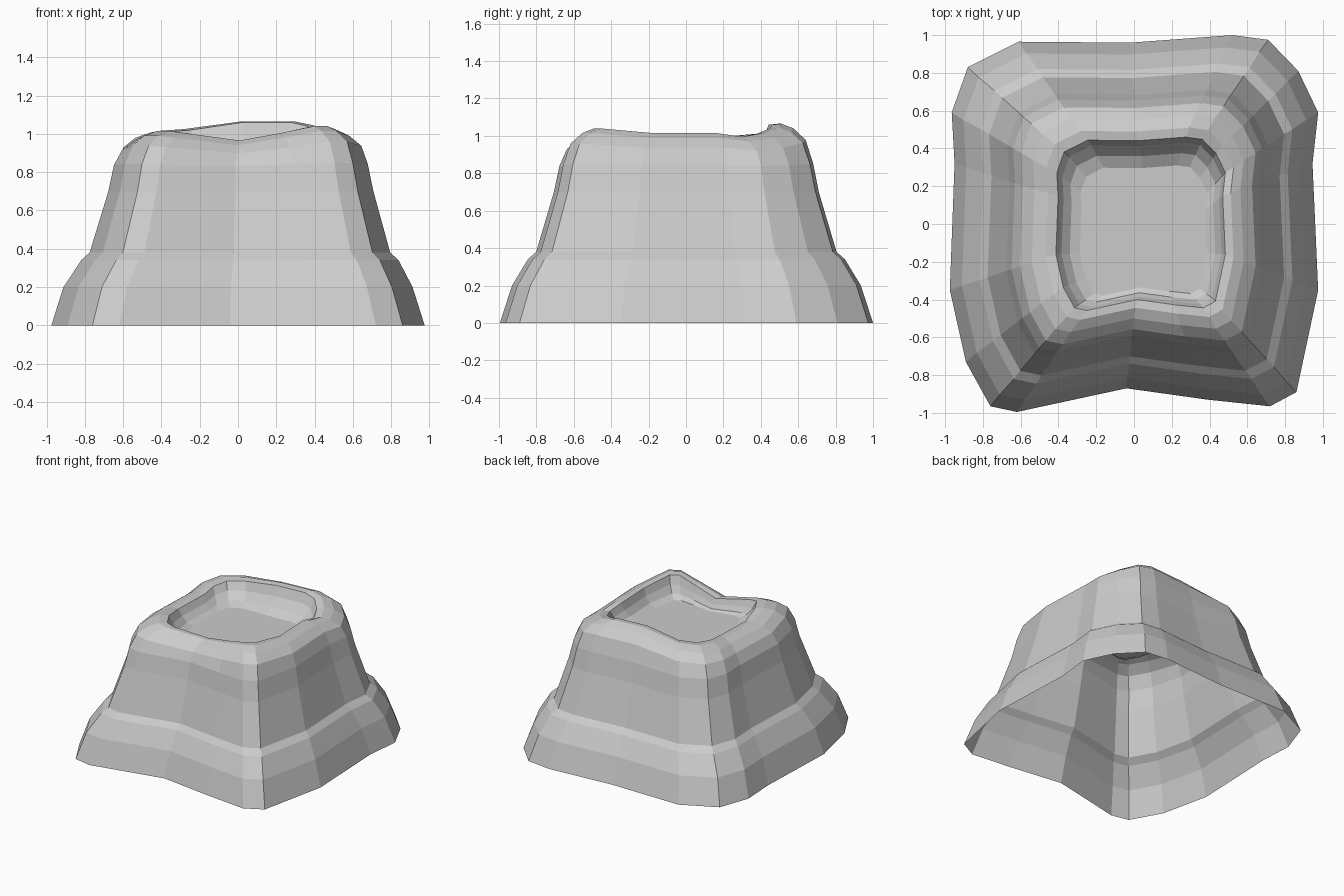
import bpy, bmesh

# Footprint outline (x, y) and height of the rim above each outline point
outline = [
    (-.76, -.965, 1.01), (-.62, -.995, 1.00), (-.04, -.87, .96), (.39, -.93, 1.0),
    (.72, -.965, 1.035), (.86, -.89, 1.035), (.975, -.35, 1.01), (.945, .32, 1.01),
    (.975, .59, .99), (.87, .81, 1.01), (.71, .975, 1.04), (.52, 1.0, 1.06),
    (-.02, .96, 1.06), (-.61, .965, 1.02), (-.88, .83, 1.01), (-.965, .59, 1.0),
    (-.95, .32, .985), (-.975, -.35, .985), (-.89, -.73, 1.01),
]

# Profile: (height, outline scale, x shift, y shift, share of the rim's unevenness)
profile = [
    (0, 1, 0, 0, 0), (.2, .935, 0, 0, 0), (.34, .85, .01, 0, 0),
    (.38, .805, .01, 0, 0), (.7, .71, .015, 0, 0), (.84, .68, .015, 0, .2),
    (.93, .64, .02, 0, .8), (.98, .575, .02, 0, 1), (1.005, .51, .03, 0, 1),
    (1.0, .46, .035, 0, 1), (.945, .435, .04, -.005, .7),
    (.90, .395, .045, -.02, .3), (.88, .345, .05, -.035, 0),
]

bm = bmesh.new()
rings = [[bm.verts.new((x * s + dx, y * s + dy, z + (top - 1) * k))
          for x, y, top in outline] for z, s, dx, dy, k in profile]

# Walls, rim and inner slope of the hollow
n = len(outline)
for a, b in zip(rings, rings[1:]):
    for i in range(n):
        j = (i + 1) % n
        bm.faces.new((a[i], a[j], b[j], b[i]))

# Floor of the hollow; the underside stays open
bm.faces.new(rings[-1])

mesh = bpy.data.meshes.new("stump")
bm.to_mesh(mesh)
bm.free()
stump = bpy.data.objects.new("stump", mesh)
bpy.context.collection.objects.link(stump)
